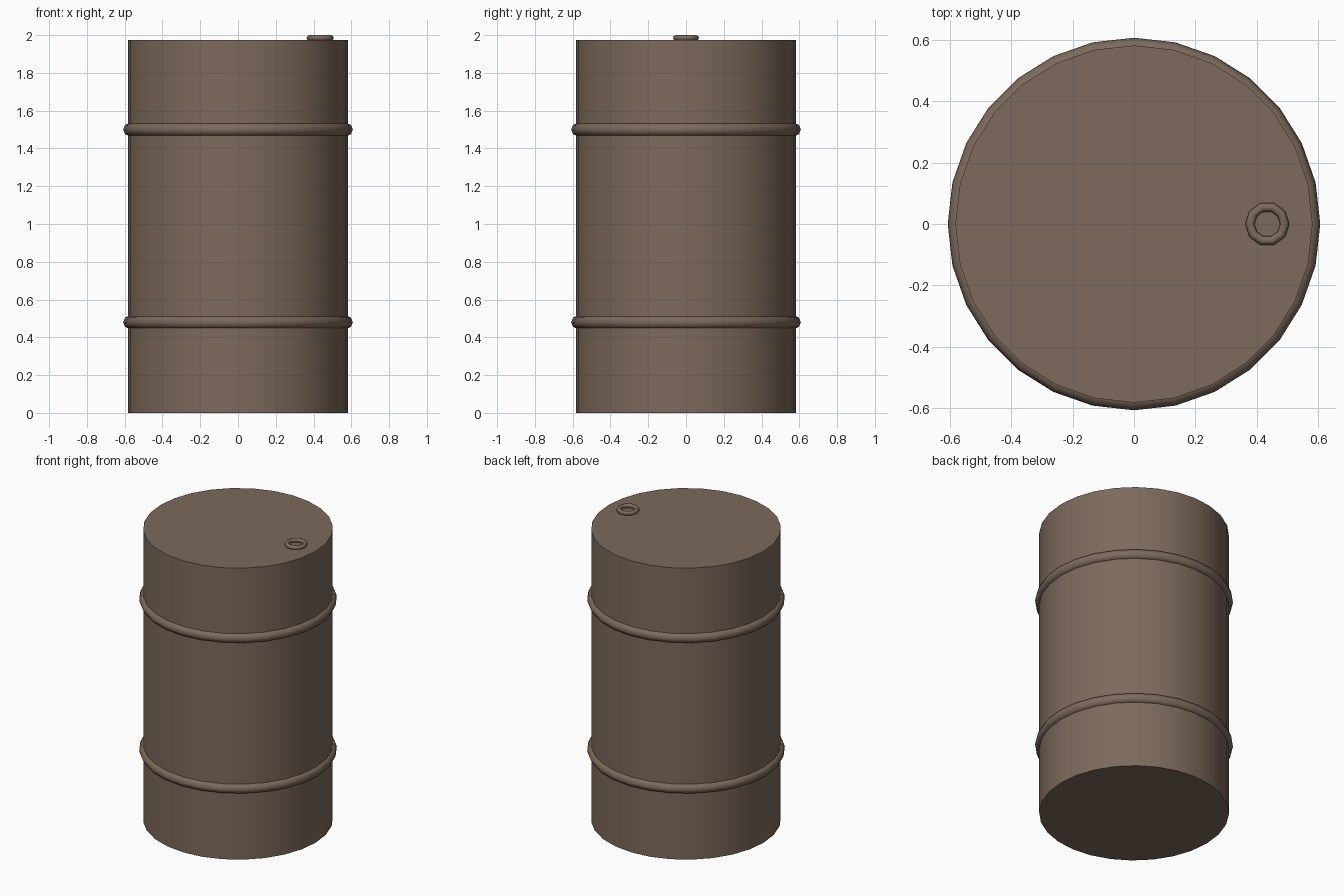
import bpy, math

if "Cube" in bpy.data.objects:
    bpy.data.objects.remove(bpy.data.objects["Cube"])

# One flat brown for the whole drum
brown = bpy.data.materials.new("drum_brown")
brown.diffuse_color = (0.205, 0.143, 0.107, 1)
brown.use_nodes = True
brown.node_tree.nodes["Principled BSDF"].inputs["Base Color"].default_value = brown.diffuse_color


def finish(name, angle):
    ob = bpy.context.object
    ob.name = name
    ob.data.materials.append(brown)
    bpy.ops.object.shade_smooth_by_angle(angle=math.radians(angle))
    return ob


def ring(name, loc, major, minor, segs, sides):
    bpy.ops.mesh.primitive_torus_add(location=loc, major_radius=major, minor_radius=minor,
                                     major_segments=segs, minor_segments=sides)
    return finish(name, 65)


# Closed cylindrical body
bpy.ops.mesh.primitive_cylinder_add(vertices=28, radius=0.583, depth=1.975,
                                    location=(0, 0, 1.975 / 2))
finish("drum_body", 40)

# Two rolling hoops
for label, z in (("lower", 0.48), ("upper", 1.50)):
    ring(label + "_hoop", (0, 0, z), 0.573, 0.035, 28, 8)

# Filler hole rim on the lid
ring("filler_rim", (0.435, 0, 1.985), 0.057, 0.015, 10, 8)
